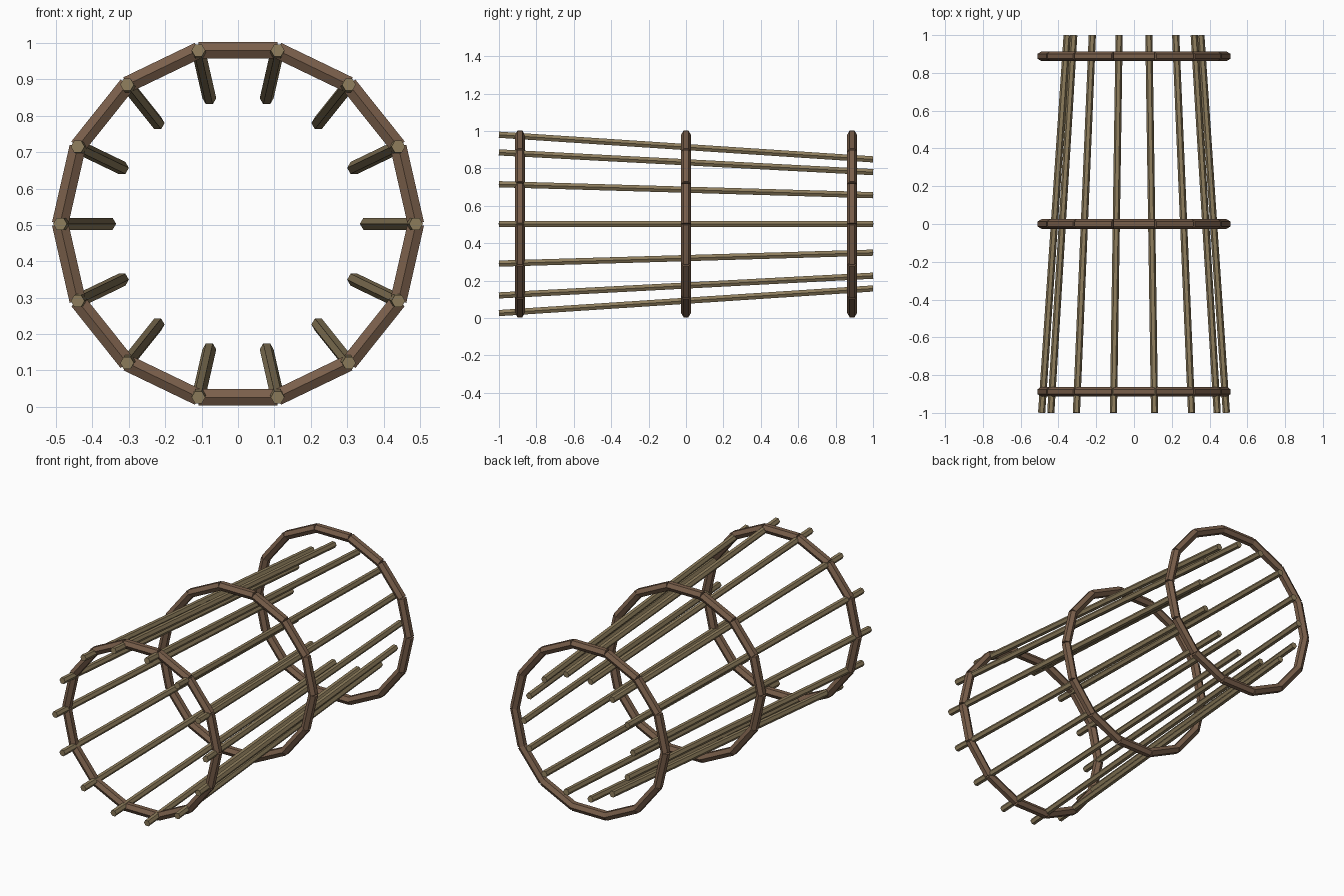
import bpy, bmesh, math
from mathutils import Vector, Matrix

SIDES = 14
RING_RADIUS = 0.489
BACK_RADIUS = 0.354
CENTRE_Z = 0.503

cube = bpy.data.objects.get("Cube")
if cube:
    bpy.data.objects.remove(cube, do_unlink=True)


def make_material(name, colour):
    mat = bpy.data.materials.new(name)
    mat.use_nodes = True
    mat.diffuse_color = colour
    mat.node_tree.nodes["Principled BSDF"].inputs["Base Color"].default_value = colour
    return mat


def ring_point(index, radius, y):
    a = 2 * math.pi * index / SIDES
    return Vector((radius * math.cos(a), y, CENTRE_Z + radius * math.sin(a)))


def add_rod(bm, start, end, radius, ridge):
    """Hexagonal rod between two points, with one edge towards the ridge direction."""
    axis = (end - start).normalized()
    across = axis.cross(ridge).normalized()
    up = across.cross(axis)
    frame = Matrix((up, axis.cross(up), axis)).transposed().to_4x4()
    frame.translation = (start + end) / 2
    bmesh.ops.create_cone(bm, cap_ends=True, segments=6, radius1=radius, radius2=radius,
                          depth=(end - start).length,
                          matrix=frame @ Matrix.Rotation(math.pi / 2, 4, 'Z')
                          @ Matrix.Rotation(math.pi / 2, 4, 'Z'))


def finish(bm, name, mat):
    mesh = bpy.data.meshes.new(name)
    bm.to_mesh(mesh)
    bm.free()
    mesh.materials.append(mat)
    bpy.context.collection.objects.link(bpy.data.objects.new(name, mesh))


hoop_wood = make_material("brown hoop wood", (0.195, 0.115, 0.070, 1))
slat_wood = make_material("olive slat wood", (0.270, 0.205, 0.108, 1))

# Three hoops, each of straight hexagonal pieces
for name, y in (("front_hoop", -0.888), ("middle_hoop", 0), ("back_hoop", 0.888)):
    bm = bmesh.new()
    for i in range(SIDES):
        a, b = ring_point(i, RING_RADIUS, y), ring_point(i + 1, RING_RADIUS, y)
        outward = (a + b) / 2 - Vector((0, y, CENTRE_Z))
        add_rod(bm, a, b, 0.026, outward)
    finish(bm, name, hoop_wood)

# Long slats that converge towards the back
for i in range(SIDES):
    bm = bmesh.new()
    add_rod(bm, ring_point(i, RING_RADIUS, -1), ring_point(i, BACK_RADIUS, 1),
            0.019, Vector((0, 0, 1)))
    finish(bm, f"slat_{i + 1}", slat_wood)
